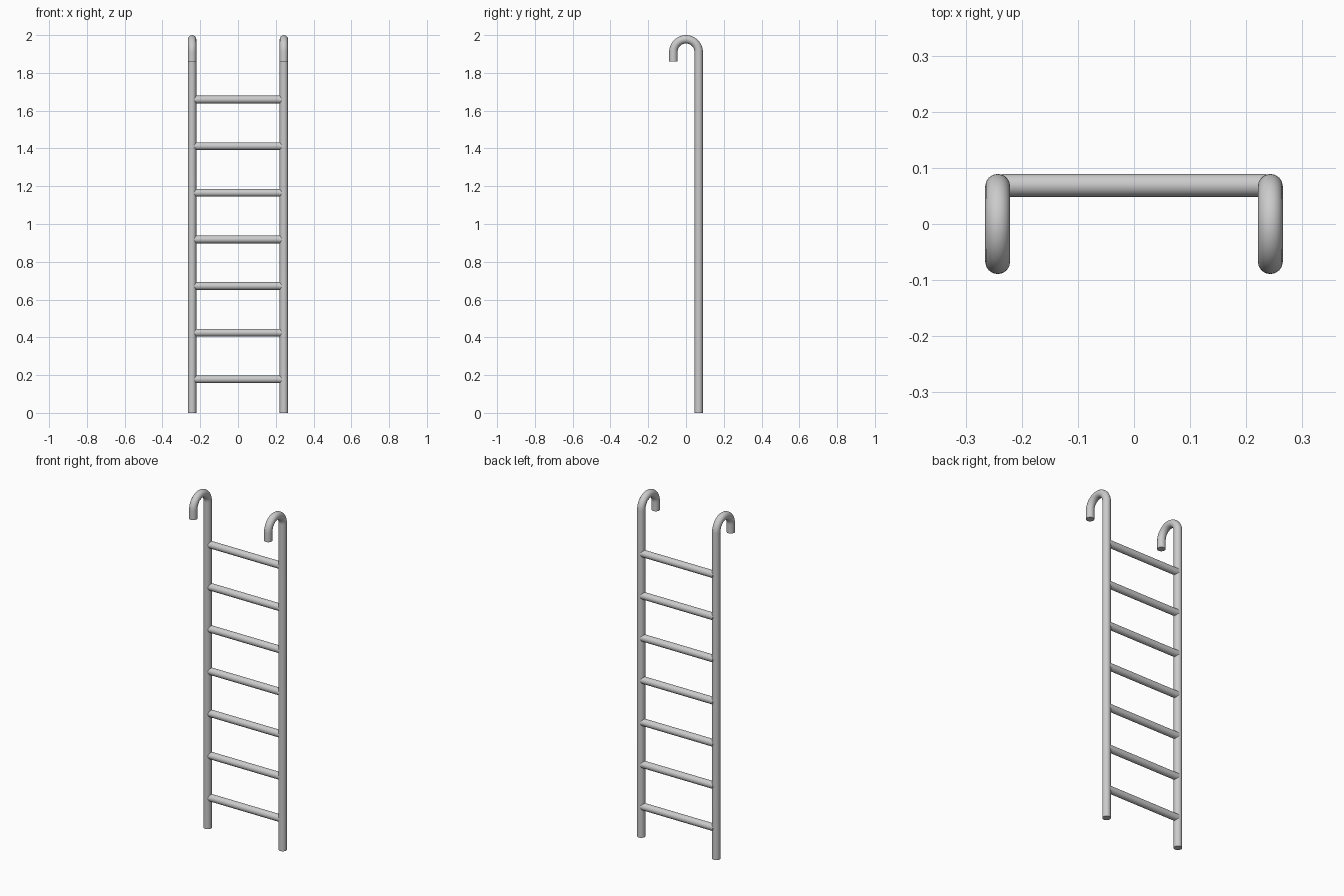
import bpy
from math import sin, cos, pi, radians

if "Cube" in bpy.data.objects:
    bpy.data.objects.remove(bpy.data.objects["Cube"])

RAIL_X, RAIL_Y, RAIL_R = 0.243, 0.067, 0.0223
RUNG_R, RUNG_HALF = 0.0205, 0.235
BEND_Z = 2.0 - RAIL_R - RAIL_Y   # centre height of the hook bend
HOOK_END_Z = 1.86


def tube(name, points, radius):
    """Capped round tube swept along a path, turned into a smooth mesh."""
    curve = bpy.data.curves.new(name, 'CURVE')
    curve.dimensions = '3D'
    curve.bevel_depth = radius
    curve.bevel_resolution = 6
    curve.use_fill_caps = True
    spline = curve.splines.new('POLY')
    spline.points.add(len(points) - 1)
    for p, co in zip(spline.points, points):
        p.co = (*co, 1)
    obj = bpy.data.objects.new(name, curve)
    bpy.context.collection.objects.link(obj)
    bpy.ops.object.select_all(action='DESELECT')
    obj.select_set(True)
    bpy.context.view_layer.objects.active = obj
    bpy.ops.object.convert(target='MESH')
    bpy.ops.object.shade_smooth_by_angle(angle=radians(40))
    return obj


# Side rails: straight pole, half-circle bend, short hook end
for side, x in (("left", -RAIL_X), ("right", RAIL_X)):
    path = [(x, RAIL_Y, 0)]
    for i in range(25):
        a = pi * i / 24
        path.append((x, RAIL_Y * cos(a), BEND_Z + RAIL_Y * sin(a)))
    path.append((x, -RAIL_Y, HOOK_END_Z))
    tube(f"rail_{side}", path, RAIL_R)

# Evenly spaced rungs
for i in range(7):
    z = 0.178 + 0.2468 * i
    tube(f"rung_{i + 1}", [(-RUNG_HALF, 0.069, z), (RUNG_HALF, 0.069, z)], RUNG_R)
